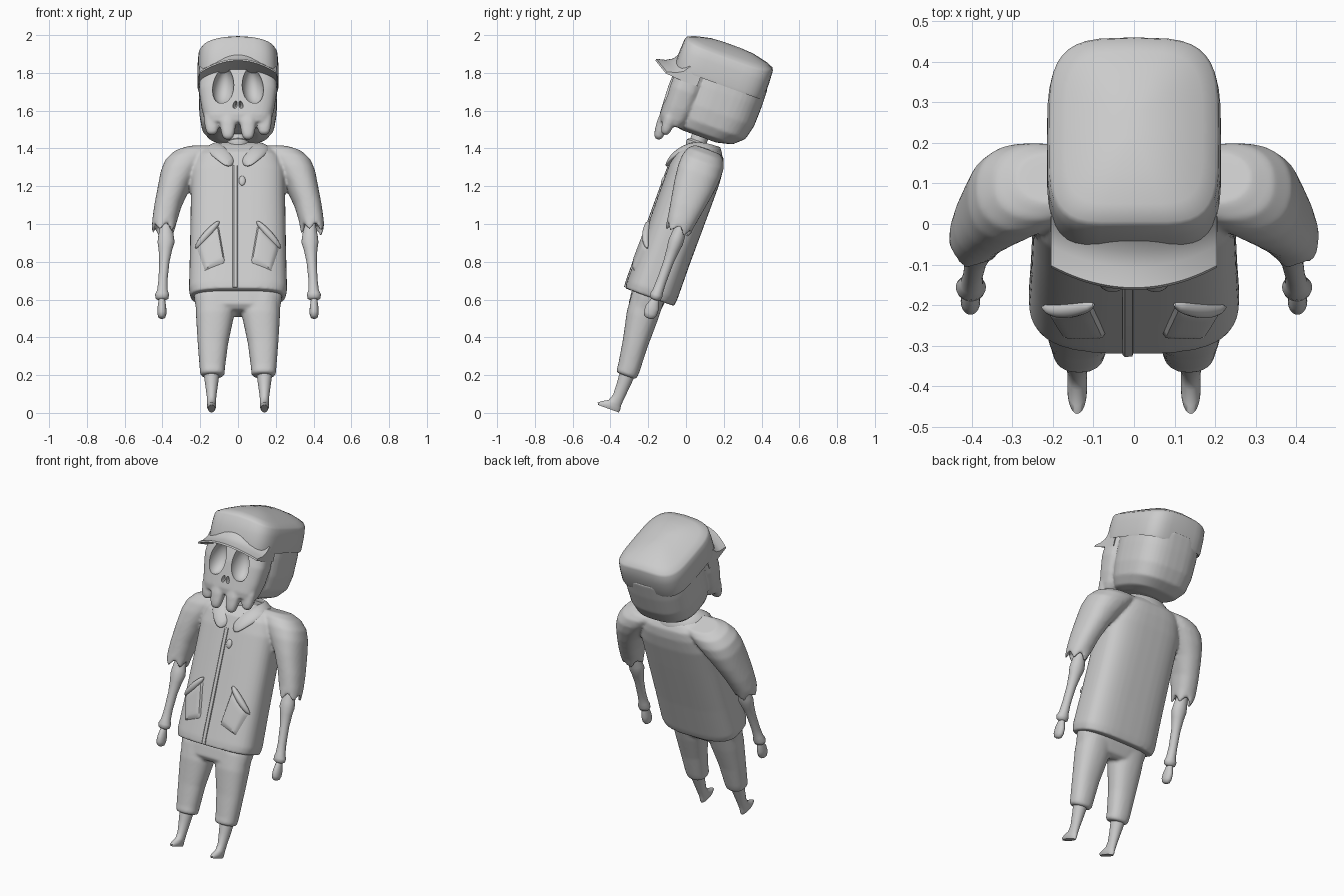
import bpy, bmesh, math
from mathutils import Matrix, Vector

cube = bpy.data.objects.get("Cube")
if cube:
    bpy.data.objects.remove(cube, do_unlink=True)

grey = bpy.data.materials.new("plain_grey")
grey.use_nodes = True
GREY = (0.6, 0.6, 0.6, 1)
grey.diffuse_color = GREY
grey.node_tree.nodes["Principled BSDF"].inputs["Base Color"].default_value = GREY

# The figure is modelled upright, then leaned backwards
LEAN = Matrix.Translation((0, -0.367, 0.133)) @ Matrix.Rotation(math.radians(-20), 4, 'X')
SEGS = 40


def ring(z, cx, cy, a, b, n=2.0, segs=SEGS):
    """Horizontal rounded-square cross-section."""
    pts = []
    for k in range(segs):
        t = math.tau * k / segs
        c, s = math.cos(t), math.sin(t)
        pts.append(Vector((cx + a * math.copysign(abs(c) ** (2 / n), c),
                           cy + b * math.copysign(abs(s) ** (2 / n), s), z)))
    return pts


def skin(bm, rings, closed=True):
    """Bridge a list of point rows; closed rows become a capped solid."""
    rows = [[bm.verts.new(p) for p in r] for r in rings]
    m = len(rows[0])
    for r, q in zip(rows, rows[1:]):
        for k in range(m if closed else m - 1):
            j = (k + 1) % m
            bm.faces.new((r[k], r[j], q[j], q[k]))
    if closed:
        bm.faces.new(rows[0][::-1])
        bm.faces.new(rows[-1])


def apply(ob, kind, **settings):
    bpy.context.view_layer.objects.active = ob
    mod = ob.modifiers.new(kind.lower(), kind)
    for key, value in settings.items():
        setattr(mod, key, value)
    bpy.ops.object.modifier_apply(modifier=mod.name)


def finish(name, bm, voxel=0, smooth=6, cutter=None, angle=45):
    bmesh.ops.recalc_face_normals(bm, faces=bm.faces)
    me = bpy.data.meshes.new(name)
    bm.to_mesh(me)
    bm.free()
    ob = bpy.data.objects.new(name, me)
    bpy.context.collection.objects.link(ob)
    bpy.ops.object.select_all(action='DESELECT')
    ob.select_set(True)
    if voxel:
        apply(ob, 'REMESH', mode='VOXEL', voxel_size=voxel)
        apply(ob, 'SMOOTH', factor=0.5, iterations=smooth)
    if cutter:
        apply(ob, 'BOOLEAN', operation='DIFFERENCE', object=cutter)
    ob.data.transform(LEAN if name != "socket_cutter" else Matrix())
    ob.data.materials.clear()
    ob.data.materials.append(grey)
    bpy.context.view_layer.objects.active = ob
    bpy.ops.object.shade_smooth_by_angle(angle=math.radians(angle))
    return ob


def chest(x):
    """Front surface of the jacket at a given x."""
    return -0.138 * max(0.0, 1 - (abs(x) / 0.255) ** 3) ** (1 / 3)


# Jacket with torn short sleeves, fused into one skin
bm = bmesh.new()
skin(bm, [ring(z, 0, cy, a, b, 3) for z, cy, a, b in (
    (0.51, 0, 0.25, 0.138), (0.55, 0, 0.26, 0.142), (0.75, 0, 0.255, 0.14),
    (1.05, 0, 0.25, 0.142), (1.2, 0, 0.25, 0.142), (1.28, 0, 0.23, 0.135),
    (1.33, 0.01, 0.2, 0.11), (1.36, 0.01, 0.13, 0.08))])
for s in (1, -1):
    rings = [ring(0.93, s * 0.395, 0.02, 0.04, 0.045)]
    for a, b in ((0.048, 0.054), (0.062, 0.07)):
        hem = ring(0.875, s * 0.395, 0.02, a, b)
        for k, p in enumerate(hem):
            p.z += 0.045 * abs((k * 5 / SEGS) % 1 * 2 - 1)
        rings.append(hem)
    rings += [ring(z, s * cx, cy, a, b, 2.3) for z, cx, cy, a, b in (
        (0.95, 0.388, 0.02, 0.066, 0.076), (1.03, 0.372, 0.02, 0.072, 0.09),
        (1.135, 0.34, 0.02, 0.085, 0.108), (1.22, 0.305, 0.02, 0.105, 0.118),
        (1.28, 0.27, 0.02, 0.118, 0.116), (1.325, 0.23, 0.02, 0.115, 0.1),
        (1.35, 0.19, 0.02, 0.1, 0.07))]
    skin(bm, rings)
finish("jacket", bm, voxel=0.009)

# Front placket and small badge
bm = bmesh.new()
skin(bm, [[(x, y, z) for x, y in ((-0.028, -0.1), (-0.028, d), (-0.022, d - 0.006),
                                  (-0.004, d - 0.004), (0.008, -0.1))]
          for z, d in ((0.515, -0.14), (0.56, -0.143), (1.1, -0.143), (1.2, -0.142))])
finish("jacket_placket", bm)
bm = bmesh.new()
bmesh.ops.create_uvsphere(bm, u_segments=20, v_segments=12, radius=1,
                          matrix=Matrix.Translation((0.022, -0.142, 1.115)) @ Matrix.Diagonal((0.018, 0.011, 0.027, 1)))
finish("badge", bm)

# Slanted pockets with a puffy upper lip
for s, side in ((1, "left"), (-1, "right")):
    bm = bmesh.new()
    a, b, c, d = (Vector(p) for p in ((0.1, 0.885), (0.225, 0.75), (0.18, 0.605), (0.062, 0.645)))
    rows = []
    for i in range(11):
        row = []
        for j in range(11):
            u, v = i / 10, j / 10
            p = a.lerp(b, u).lerp(d.lerp(c, u), v)
            puff = min(1, 8 * min(u, 1 - u, v, 1 - v))
            row.append((s * p.x, chest(p.x) + 0.008 - 0.024 * puff ** 0.5, p.y))
        rows.append(row)
    skin(bm, rows, closed=False)
    lip = []
    for i in range(13):
        u = i / 12
        p = a.lerp(b, u)
        r = 0.004 + 0.016 * math.sin(math.pi * u) ** 0.5
        lip.append([(s * (p.x + 0.7 * r * math.cos(t)), chest(p.x) - 0.008 + r * math.sin(t),
                     p.y + 0.7 * r * math.cos(t)) for t in (math.tau * k / 12 for k in range(12))])
    skin(bm, lip)
    finish(side + "_pocket", bm)

# Folded collar, swept from one front tip round the neck to the other
half = [((0.004, -0.128, 1.235), (0.05, -0.168, 1.18)), ((0.05, -0.12, 1.3), (0.12, -0.158, 1.245)),
        ((0.09, -0.06, 1.36), (0.185, -0.085, 1.325)), ((0.1, 0.0, 1.378), (0.165, 0.035, 1.345)),
        ((0.07, 0.06, 1.382), (0.11, 0.09, 1.345))]
path = half + [((0, 0.085, 1.383), (0, 0.115, 1.345))]
path += [tuple((-p[0], p[1], p[2]) for p in pair) for pair in reversed(half)]
bm = bmesh.new()
rows = []
for inner, outer in path:
    i, o = Vector(inner), Vector(outer)
    up, down = Vector((0, -0.008, 0.016)), Vector((0, 0.01, -0.035))
    rows.append([i + down, i, i.lerp(o, 0.3) + up, i.lerp(o, 0.8) + up * 0.8, o, o + down * 0.6])
skin(bm, rows)
collar = finish("collar", bm)
apply(collar, 'SUBSURF', levels=2)

# Neck bones
bm = bmesh.new()
skin(bm, [ring(z, 0, -0.04, r, r) for z, r in (
    (1.22, 0.05), (1.33, 0.05), (1.345, 0.06), (1.365, 0.06), (1.375, 0.045), (1.43, 0.045))])
finish("neck", bm)

# Trousers
bm = bmesh.new()
skin(bm, [ring(z, 0, -0.008, a, b, 2.8) for z, a, b in (
    (0.415, 0.2, 0.06), (0.44, 0.222, 0.085), (0.5, 0.232, 0.092), (0.56, 0.235, 0.092))])
for s in (1, -1):
    skin(bm, [ring(z, s * cx, cy, a, b, 2.3) for z, cx, cy, a, b in (
        (0.075, 0.135, 0.025, 0.05, 0.046), (0.085, 0.135, 0.025, 0.064, 0.058),
        (0.12, 0.136, 0.025, 0.067, 0.06), (0.25, 0.133, 0.012, 0.08, 0.068),
        (0.4, 0.122, -0.003, 0.1, 0.085), (0.5, 0.118, -0.008, 0.105, 0.088))])
finish("trousers", bm, voxel=0.009, smooth=4)

# Bony limbs on each side
for s, side in ((1, "left"), (-1, "right")):
    bm = bmesh.new()
    skin(bm, [ring(z, s * 0.14, cy, a, b) for z, cy, a, b in (
        (-0.119, -0.003, 0.019, 0.058), (-0.108, -0.005, 0.024, 0.063), (-0.095, 0.002, 0.024, 0.054),
        (-0.075, 0.018, 0.024, 0.036), (-0.04, 0.026, 0.025, 0.031), (0.03, 0.028, 0.034, 0.036),
        (0.1, 0.028, 0.043, 0.042))])
    finish(side + "_shin_and_foot", bm, angle=60)
    bm = bmesh.new()
    skin(bm, [ring(z, s * cx, 0.03, a, b) for z, cx, a, b in (
        (0.505, 0.402, 0.018, 0.016), (0.515, 0.402, 0.034, 0.03), (0.535, 0.402, 0.037, 0.033),
        (0.56, 0.4, 0.028, 0.028), (0.62, 0.397, 0.024, 0.026), (0.72, 0.39, 0.027, 0.027),
        (0.79, 0.384, 0.036, 0.034), (0.83, 0.381, 0.045, 0.04), (0.86, 0.381, 0.042, 0.038),
        (0.93, 0.381, 0.03, 0.03))])
    finish(side + "_forearm", bm, angle=70)
    bm = bmesh.new()
    skin(bm, [ring(z, s * 0.403, 0.032, a, b) for z, a, b in (
        (0.403, 0.008, 0.012), (0.41, 0.019, 0.026), (0.43, 0.024, 0.036), (0.465, 0.023, 0.036),
        (0.5, 0.018, 0.024), (0.525, 0.014, 0.016))])
    finish(side + "_hand", bm, angle=70)

# Eye and nose sockets to carve from the skull
bm = bmesh.new()
for s in (1, -1):
    for cx, z, w, h, deep, slant in ((0.08, 1.6, 0.062, 0.1, 0.075, 0.022), (0.016, 1.492, 0.012, 0.021, 0.045, 0.01)):
        rings = []
        for i in range(1, 16):
            t = math.pi * i / 16
            r = math.sin(t)
            rings.append(ring(z - h * math.cos(t), s * (cx - slant * (i / 16 - 0.4)), -0.285,
                              w * r * (1.08 - 0.35 * i / 16), deep * r, 2, 24))
        skin(bm, rings)
cutter = finish("socket_cutter", bm)
cutter.hide_render = True

# Skull: cranium, face block and hanging teeth
bm = bmesh.new()
skin(bm, [ring(z, 0, cy, a, b, 2.8) for z, cy, a, b in (
    (1.4, -0.05, 0.11, 0.1), (1.42, -0.025, 0.16, 0.16), (1.47, 0, 0.192, 0.19),
    (1.55, 0.005, 0.205, 0.205), (1.66, 0.005, 0.208, 0.208), (1.76, 0.005, 0.205, 0.205))])
skin(bm, [ring(z, 0, cy, a, b, 3) for z, cy, a, b in (
    (1.405, -0.205, 0.165, 0.065), (1.44, -0.2, 0.178, 0.082), (1.5, -0.195, 0.192, 0.09),
    (1.6, -0.195, 0.207, 0.095), (1.74, -0.19, 0.2, 0.092))])
for x, y, low in ((0.053, -0.248, 1.31), (0.138, -0.222, 1.345)):
    for s in (1, -1):
        skin(bm, [ring(low + dz, s * x, y, a, a * 0.8, 2.4) for dz, a in (
            (0, 0.014), (0.012, 0.028), (0.04, 0.036), (0.09, 0.043), (0.13, 0.04))])
finish("skull", bm, voxel=0.008, smooth=5, cutter=cutter)
bpy.data.objects.remove(cutter, do_unlink=True)

# Cap crown with a domed top
bm = bmesh.new()
rings = []
for z, a, b in ((1.705, 0.19, 0.22), (1.695, 0.212, 0.247), (1.71, 0.215, 0.252), (1.79, 0.214, 0.252),
                (1.86, 0.21, 0.248), (1.876, 0.203, 0.24), (1.892, 0.17, 0.2), (1.91, 0.1, 0.12), (1.915, 0.03, 0.04)):
    r = ring(z, 0, -0.045, a, b, 4)
    for p in r:
        p.z -= max(0, z - 1.79) * 9 * p.x ** 2
    rings.append(r)
skin(bm, rings)
finish("cap_crown", bm, angle=50)

# Cap visor: a wedge section swept across the brow
bm = bmesh.new()
rows = []
for i in range(25):
    u = i / 12 - 1
    back, drop = 0.075 * u * u, 0.045 * u * u
    rows.append([(0.205 * u, y + back, z - drop) for y, z in (
        (-0.22, 1.775), (-0.292, 1.775), (-0.315, 1.74), (-0.35, 1.72), (-0.398, 1.708),
        (-0.4, 1.698), (-0.31, 1.69), (-0.22, 1.69))])
skin(bm, rows)
finish("cap_visor", bm, angle=40)
